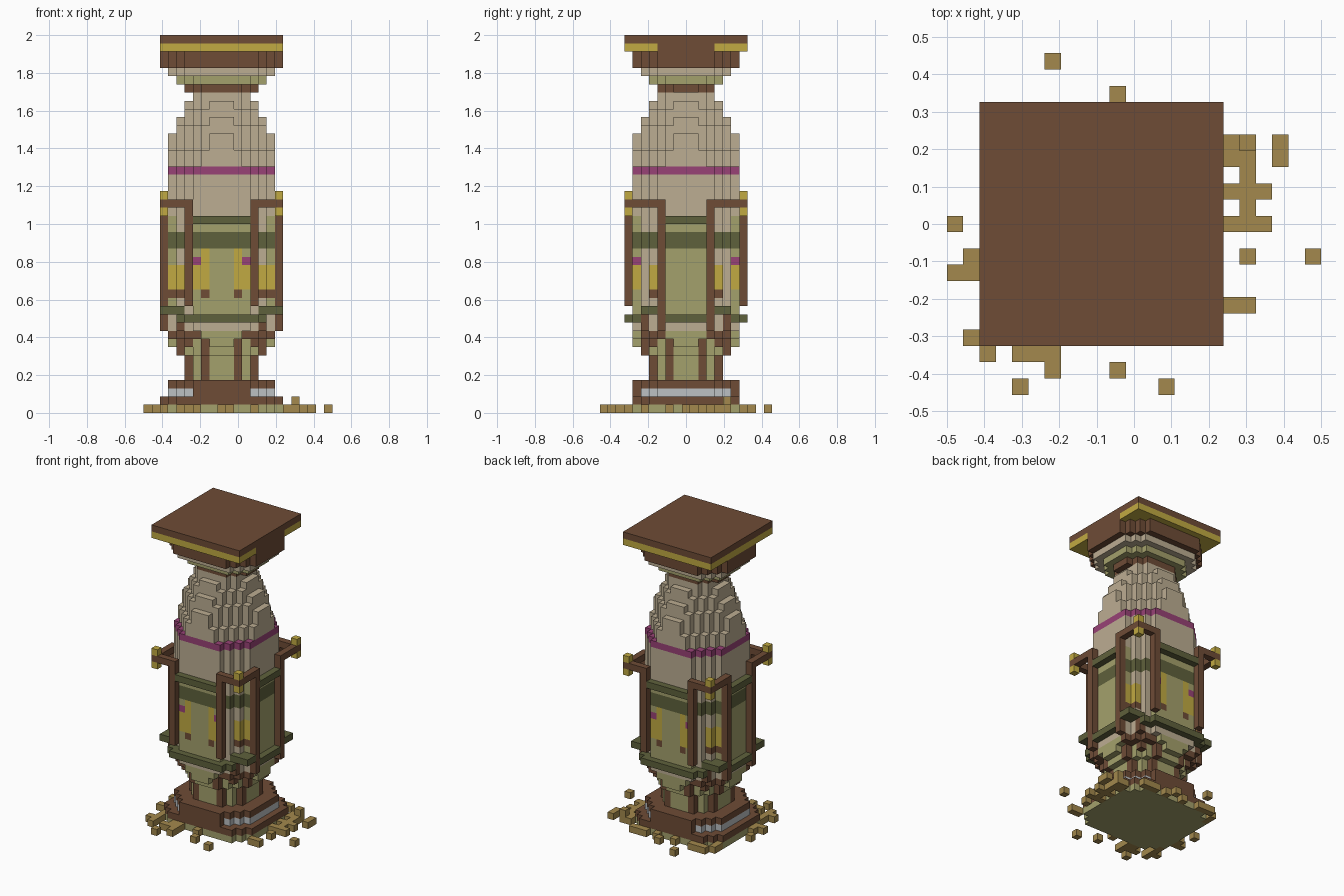
import bpy, bmesh, random
from mathutils import Vector

cube = bpy.data.objects.get("Cube")
if cube:
    bpy.data.objects.remove(cube)

V = 2 / 46            # block size
SHIFT = -2            # the column stands two blocks left of the centre

# Palette in sRGB, converted to linear
PALETTE = {"brown": (110, 76, 54), "yellow": (193, 170, 66), "beige": (188, 173, 146),
           "olive": (164, 161, 108), "dark_green": (95, 97, 60), "purple": (152, 66, 118),
           "pale_grey": (188, 193, 196), "sand": (163, 137, 77)}
NAMES = list(PALETTE)


def linear(c):
    c /= 255
    return c / 12.92 if c <= 0.04045 else ((c + 0.055) / 1.055) ** 2.4


MATS = []
for name, rgb in PALETTE.items():
    mat = bpy.data.materials.new(name)
    colour = (*map(linear, rgb), 1)
    mat.use_nodes = True
    mat.diffuse_color = colour
    bsdf = mat.node_tree.nodes["Principled BSDF"]
    bsdf.inputs["Base Color"].default_value = colour
    bsdf.inputs["Roughness"].default_value = 0.9
    MATS.append(mat)


def build(name, cells, shift=SHIFT):
    """Skin a {(u, v, layer): colour} dictionary of blocks with outer faces only."""
    bm = bmesh.new()
    corners = {}

    def vert(p):
        if p not in corners:
            corners[p] = bm.verts.new(((p[0] + shift - 0.5) * V, (p[1] - 0.5) * V, p[2] * V))
        return corners[p]

    for cell, colour in cells.items():
        for axis in range(3):
            for side in (0, 1):
                near = list(cell)
                near[axis] += 2 * side - 1
                if tuple(near) in cells:
                    continue
                a, b = (axis + 1) % 3, (axis + 2) % 3
                loop = []
                for da, db in ((0, 0), (1, 0), (1, 1), (0, 1)):
                    p = list(cell)
                    p[axis] += side
                    p[a] += da
                    p[b] += db
                    loop.append(vert(tuple(p)))
                face = bm.faces.new(loop if side else loop[::-1])
                face.material_index = NAMES.index(colour)
    mesh = bpy.data.meshes.new(name)
    bm.to_mesh(mesh)
    bm.free()
    for mat in MATS:
        mesh.materials.append(mat)
    obj = bpy.data.objects.new(name, mesh)
    bpy.context.collection.objects.link(obj)


def slab(layers, au, av, cut, colour):
    """Octagonal slab of blocks; colour is a name or a rule on (|u|, |v|, layer)."""
    cells = {}
    for k in layers:
        for u in range(-au, au + 1):
            for v in range(-av, av + 1):
                if abs(u) + abs(v) <= cut:
                    cells[u, v, k] = colour if isinstance(colour, str) else colour(abs(u), abs(v), k)
    return cells


def mirrored(spots, layers, colour):
    """Blocks repeated in all four corners."""
    return {(su * u, sv * v, k): colour for u, v in spots for k in layers
            for su in (-1, 1) for sv in (-1, 1)}


# Plinth: olive foot, brown steps, pale inlay
plinth = slab([0], 7, 6, 11, "olive")
plinth |= slab([1], 7, 6, 11, "brown")
plinth |= slab([2], 6, 6, 9, lambda u, v, k: "brown" if v == 6 and u <= 3 else "pale_grey")
plinth |= slab([3], 6, 6, 9, "brown")
build("plinth", plinth)


# Stem with brown ribs, flaring up to the body
def ribs(a, b):
    return lambda u, v, k: "brown" if {u, v} == {a, b} else "olive"


stem = slab([4, 5, 6], 4, 4, 6, ribs(4, 2))
stem |= slab([7], 5, 5, 7, ribs(5, 2))
stem |= slab([8], 6, 6, 7, ribs(5, 2))
stem |= slab([9], 6, 6, 8, ribs(5, 3))
stem |= slab([10, 11], 6, 6, 9, "beige")
stem |= mirrored([(4, 4)], [8], "brown") | mirrored([(5, 4), (4, 5), (6, 3)], [9], "brown")
stem |= mirrored([(5, 5)], [10, 11], "brown")
build("stem", stem)


# Body: banded panels with painted motifs on front and back
def panel(u, v, k):
    if v == 6 and u in (2, 3):
        if k == 18 and u == 3:
            return "purple"
        if (k == 19 and u == 2) or k in (15, 16, 17) or (k == 18 and u == 2):
            return "yellow"
        if k == 14 and u == 2:
            return "brown"
    if (u, v) in ((6, 3), (5, 4)):
        if 15 <= k <= 17:
            return "yellow"
        if k == 14:
            return "brown"
    if k in (20, 21):
        return "dark_green"
    if {u, v} == {5, 4}:
        return "beige"
    return "olive"


build("body", slab(range(12, 24), 6, 6, 9, panel))

# Shoulder and stepped dome with a purple band
dome = slab(range(24, 30), 6, 6, 9, lambda u, v, k: "purple" if k == 29 else "beige")
for k, a, cut in ((30, 6, 8), (31, 6, 8), (32, 6, 7), (33, 6, 7), (34, 5, 7),
                  (35, 5, 6), (36, 4, 6), (37, 4, 5), (38, 3, 5)):
    dome |= slab([k], a, a, cut, "beige")
build("dome", dome)

# Capital flaring to the square top
capital = slab([39], 4, 3, 5, "brown")
capital |= slab([40], 5, 4, 7, "olive")
capital |= slab([41], 6, 5, 9, "beige")
capital |= slab([42, 43], 7, 6, 10, "brown")
build("capital", capital)
top = slab([44], 7, 7, 14, "yellow") | slab([45], 7, 7, 14, "brown")
top |= {(7, v, 44): "brown" for v in range(-3, 4)}
build("top_slab", top)

# Corner frames: posts, beams and yellow knobs
frames = mirrored([(4, 7)], range(13, 25), "brown")
frames |= mirrored([(7, 3)], range(10, 25), "brown")
frames |= mirrored([(u, 7) for u in range(4, 8)] + [(7, v) for v in range(3, 7)], [25], "brown")
frames |= mirrored([(7, 7)], [24, 26], "yellow")
build("corner_frames", frames)

# Rails between the posts and stepped ledges round the corners
rails = mirrored([(u, 7) for u in range(4)] + [(7, v) for v in range(3)], [11, 23], "dark_green")
rails |= mirrored([(7, 4), (7, 5), (6, 4), (6, 5), (5, 5)], [12], "dark_green")
rails |= mirrored([(5, 6), (4, 6), (4, 7)], [11], "dark_green")
build("rails", rails)

# Loose rubble round the foot
spots = [(-5, 10), (-1, 8), (6, 5), (7, 5), (6, 4), (7, 4), (9, 5), (9, 4), (7, 3), (6, 2),
         (7, 2), (8, 2), (7, 1), (6, 0), (7, 0), (8, 0), (7, -2), (11, -2), (6, -5), (7, -5),
         (-11, 0), (-10, -2), (-11, -3), (-10, -3), (-10, -7), (-9, -8), (-7, -8), (-6, -8),
         (-5, -8), (-5, -9), (-1, -9), (-7, -10), (2, -10)]
rubble = {(x, y, 0): "sand" for x, y in spots}
rubble[7, 5, 1] = "sand"
random.seed(4)
for u in range(-7, 8):
    for v in range(-7, 8):
        if (u, v, 0) not in plinth and random.random() < 0.4:
            rubble[u + SHIFT, v, 0] = "sand"
build("rubble", rubble, 0)
